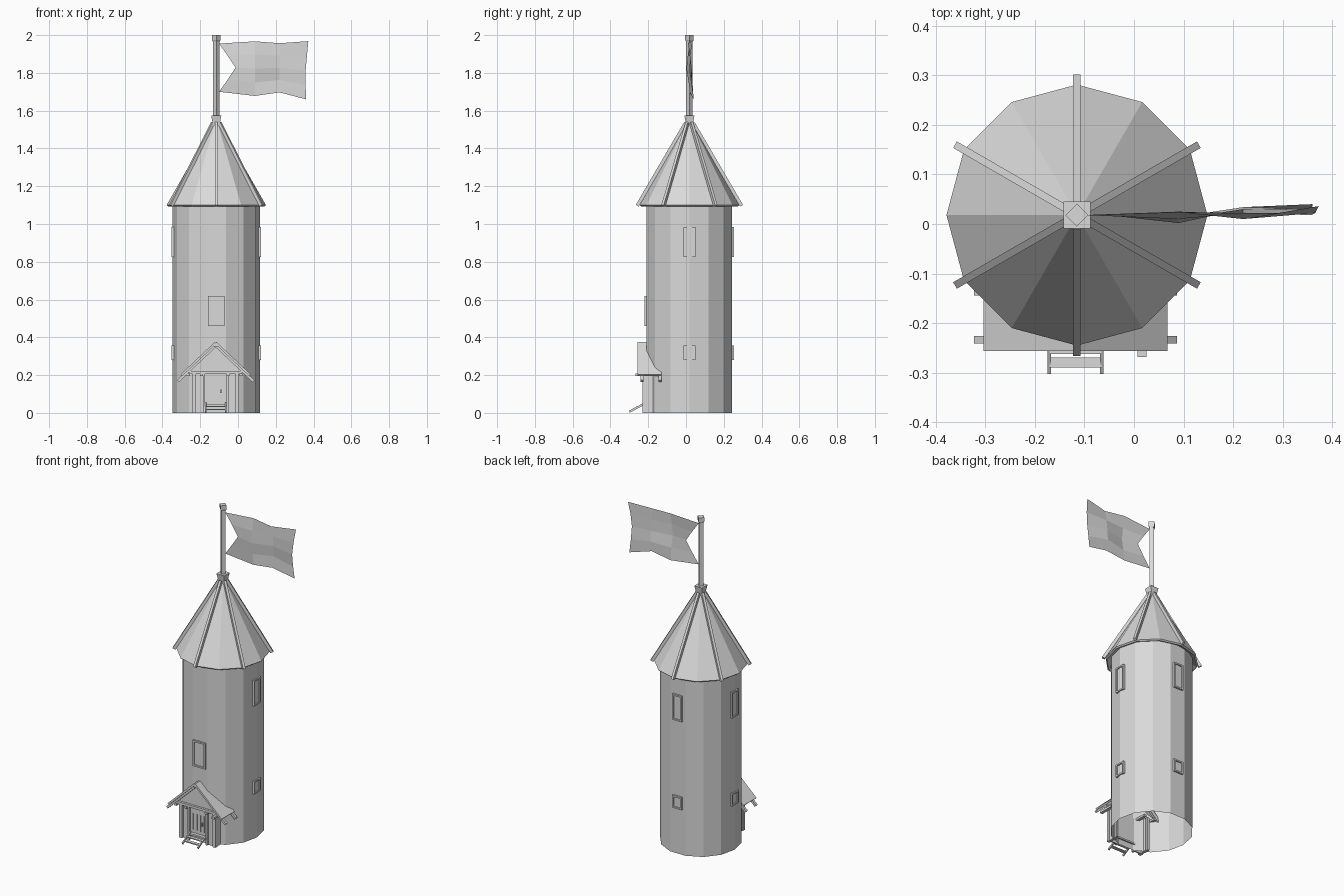
import bpy, bmesh
from math import radians, cos, sin, pi
from mathutils import Vector, Matrix

if "Cube" in bpy.data.objects:
    bpy.data.objects.remove(bpy.data.objects["Cube"])

grey = bpy.data.materials.new("plain_grey")
grey.use_nodes = True
colour = (0.7, 0.7, 0.7, 1)
grey.diffuse_color = colour
grey.node_tree.nodes["Principled BSDF"].inputs["Base Color"].default_value = colour

CX, CY = -0.115, 0.018   # tower axis
PX = -0.118              # porch centre line


def finish(name, bm, fix=True):
    if fix:
        bmesh.ops.recalc_face_normals(bm, faces=bm.faces)
    mesh = bpy.data.meshes.new(name)
    bm.to_mesh(mesh)
    bm.free()
    mesh.materials.append(grey)
    ob = bpy.data.objects.new(name, mesh)
    bpy.context.collection.objects.link(ob)
    return ob


def box(bm, lo, hi, turn=Matrix()):
    lo, hi = Vector(lo), Vector(hi)
    size = Matrix.Diagonal((hi - lo).to_4d())
    size[3][3] = 1
    bmesh.ops.create_cube(bm, size=1, matrix=turn @ Matrix.Translation((lo + hi) / 2) @ size)


def bar(bm, p, q, wide, deep):
    """Sloping square-cut bar from p to q, wide measured level."""
    p, q = Vector(p), Vector(q)
    d = (q - p).normalized()
    side = d.cross(Vector((0, 0, 1))).normalized()
    rot = Matrix((d, side, d.cross(side))).transposed().to_4x4()
    size = Matrix.Diagonal(((q - p).length, wide, deep, 1))
    bmesh.ops.create_cube(bm, size=1, matrix=Matrix.Translation((p + q) / 2) @ rot @ size)


def lathe(name, profile, sides, phase=0.0, cap=False):
    """Faceted body of revolution round the tower axis."""
    bm = bmesh.new()
    rings = []
    for r, z in profile:
        angles = [phase + 2 * pi * i / sides for i in range(sides)]
        rings.append([bm.verts.new((CX + r * cos(a), CY + r * sin(a), z)) for a in angles])
    for a, b in zip(rings, rings[1:]):
        for i in range(sides):
            j = (i + 1) % sides
            bm.faces.new((a[i], a[j], b[j], b[i]))
    if cap:
        bm.faces.new(rings[0][::-1])
        bm.faces.new(rings[-1])
    return finish(name, bm, cap)


# Tower, open underneath, and its conical roof
lathe("tower_wall", [(0.232, 0), (0.232, 1.13)], 14)
lathe("tower_roof", [(0.2, 1.12), (0.255, 1.093), (0.263, 1.1), (0.02, 1.525)], 12)

# Ribs on every second roof edge
bm = bmesh.new()
for k in range(6):
    a = radians(30 + 60 * k)
    bar(bm, (CX + 0.276 * cos(a), CY + 0.276 * sin(a), 1.097),
        (CX + 0.02 * cos(a), CY + 0.02 * sin(a), 1.535), 0.015, 0.018)
finish("roof_ribs", bm)

# Flared collar, pole and finial, all square in section
lathe("pole_collar", [(0.025, 1.51), (0.029, 1.54), (0.038, 1.575)], 4, pi / 4, True)
lathe("flag_pole", [(0.0175, 1.55), (0.0175, 1.975)], 4, 0, True)
lathe("pole_finial", [(0.018, 1.965), (0.023, 1.975), (0.023, 2.0)], 4, 0, True)

# Rippled flag, notched beside the pole
columns = [
    ((-0.1, -0.055, -0.013, -0.055, -0.1), 1.955, 1.7, (0, 0, 0, 0, 0)),
    ((0.09,) * 5, 1.967, 1.678, (0.006, -0.008, -0.016, -0.004, 0.007)),
    ((0.22,) * 5, 1.957, 1.697, (-0.008, 0.004, 0.012, 0.016, 0.002)),
    ((0.372, 0.365, 0.358, 0.358, 0.36), 1.968, 1.66, (0.018, 0.004, 0.0, 0.01, 0.022)),
]
bm = bmesh.new()
grid = []
for xs, top, low, ripple in columns:
    grid.append([bm.verts.new((x, CY + y, top + (low - top) * i / 4))
                 for i, (x, y) in enumerate(zip(xs, ripple))])
for a, b in zip(grid, grid[1:]):
    for i in range(4):
        bm.faces.new((a[i], a[i + 1], b[i + 1], b[i]))
finish("flag", bm, False)


# Framed windows: local +x points out of the wall
def window(name, degrees, width, low, high):
    turn = Matrix.Translation((CX, CY, 0)) @ Matrix.Rotation(radians(degrees), 4, "Z")
    bm = bmesh.new()
    h, t = width / 2, 0.009
    for s in (-1, 1):
        y0, y1 = sorted((s * h, s * (h - t)))
        box(bm, (0.215, y0, low), (0.237, y1, high), turn)
    for z in (low, high - t):
        box(bm, (0.215, t - h, z), (0.237, h - t, z + t), turn)
    box(bm, (0.215, t - h, low + t), (0.23, h - t, high - t), turn)
    finish(name, bm)


window("front_window", -90, 0.085, 0.46, 0.62)
for side, angle in (("left", 0), ("back", 90), ("right", 180)):
    window(side + "_upper_window", angle, 0.065, 0.825, 0.985)
    window(side + "_lower_window", angle, 0.065, 0.28, 0.358)

# Porch roof slabs and projecting rafters
slabs, rafters = bmesh.new(), bmesh.new()
for s in (-1, 1):
    bar(slabs, (PX, -0.193, 0.371), (PX + s * 0.181, -0.193, 0.2), 0.126, 0.012)
    for y in (-0.233, -0.137):
        bar(rafters, (PX, y, 0.357), (PX + s * 0.2, y, 0.168), 0.015, 0.014)
finish("porch_roof", slabs)
finish("porch_rafters", rafters)

# Ridge, tie beam and projecting beam ends
bm = bmesh.new()
box(bm, (PX - 0.01, -0.25, 0.348), (PX + 0.01, -0.18, 0.364))
box(bm, (PX - 0.14, -0.236, 0.207), (PX + 0.14, -0.222, 0.222))
for x in (-0.145, -0.075, 0.065, 0.134):
    front = -0.268 if x > 0.1 else -0.24
    box(bm, (PX + x - 0.009, front, 0.195), (PX + x + 0.009, -0.13, 0.208))
finish("porch_beams", bm)

# Gable board
bm = bmesh.new()
corners = [(-0.155, 0.215), (0.155, 0.215), (0, 0.362)]
bm.faces.new([bm.verts.new((PX + x, -0.222, z)) for x, z in corners])
finish("porch_gable", bm, False)

# Porch side walls, front panels and posts
walls, posts = bmesh.new(), bmesh.new()
for s in (-1, 1):
    def span(a, b):
        return sorted((PX + s * a, PX + s * b))
    x0, x1 = span(0.108, 0.12)
    box(walls, (x0, -0.218, 0), (x1, -0.15, 0.21))
    x0, x1 = span(0.058, 0.11)
    box(walls, (x0, -0.218, 0), (x1, -0.21, 0.21))
    for a, b in ((0.104, 0.124), (0.056, 0.068)):
        x0, x1 = span(a, b)
        box(posts, (x0, -0.23, 0), (x1, -0.21, 0.208))
    x0, x1 = span(0.104, 0.122)
    box(posts, (x0, -0.19, 0), (x1, -0.165, 0.208))
finish("porch_walls", walls)
finish("porch_posts", posts)

# Door with upright strips, and sill
bm = bmesh.new()
box(bm, (PX - 0.057, -0.214, 0.045), (PX + 0.057, -0.206, 0.207))
for x in (-0.04, -0.014, 0.012, 0.036):
    box(bm, (PX + x - 0.003, -0.219, 0.065), (PX + x + 0.003, -0.21, 0.165))
box(bm, (PX + 0.024, -0.226, 0.105), (PX + 0.03, -0.212, 0.125))
finish("porch_door", bm)
bm = bmesh.new()
box(bm, (PX - 0.06, -0.235, 0.036), (PX + 0.06, -0.2, 0.046))
finish("door_sill", bm)

# Front steps
bm = bmesh.new()
for s in (-1, 1):
    bar(bm, (PX + s * 0.053, -0.3, 0.006), (PX + s * 0.053, -0.218, 0.05), 0.007, 0.011)
for y, z in ((-0.279, 0.018), (-0.252, 0.033)):
    box(bm, (PX - 0.052, y - 0.01, z - 0.003), (PX + 0.052, y + 0.01, z + 0.003))
finish("front_steps", bm)
